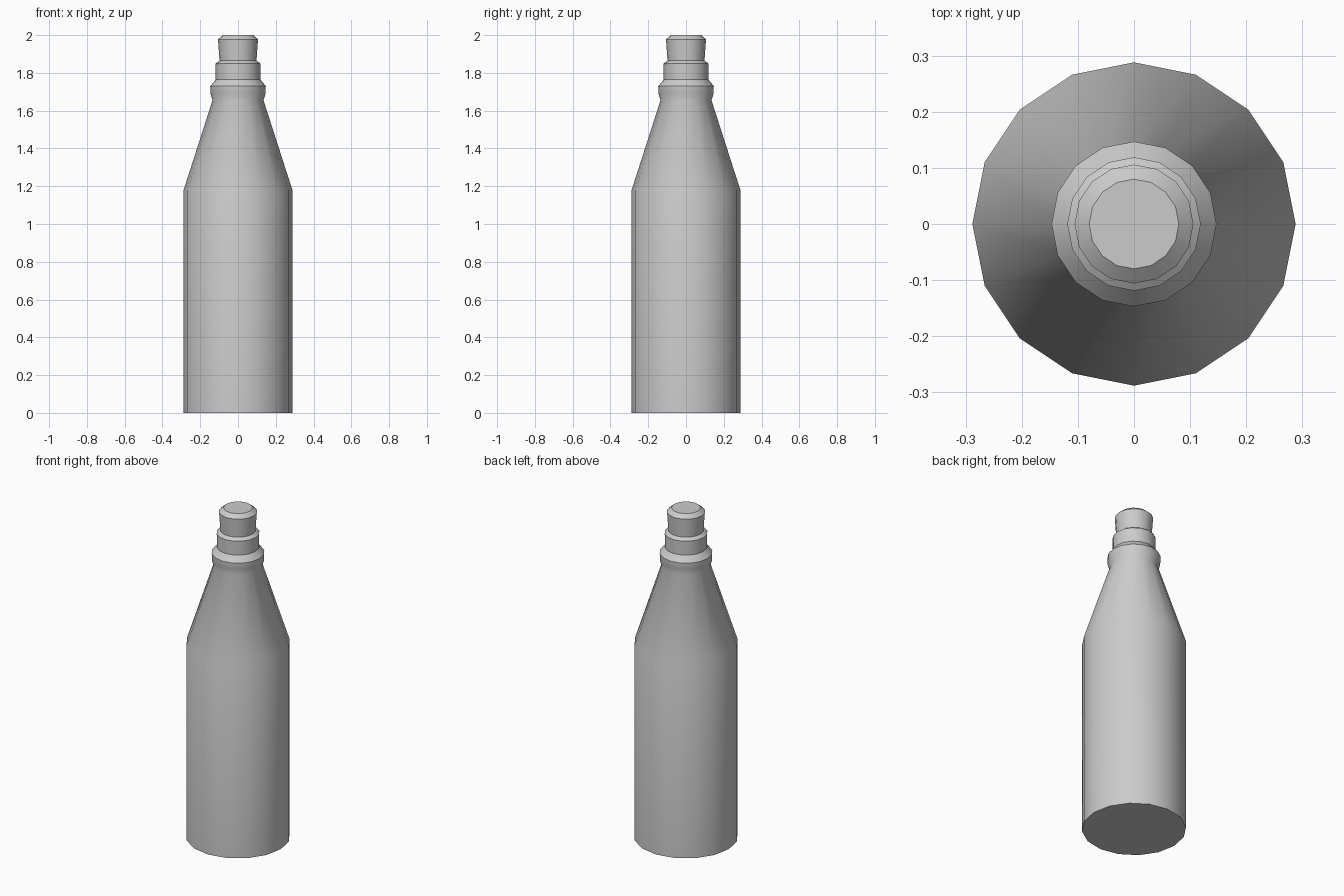
import bpy
import bmesh
import math

if "Cube" in bpy.data.objects:
    bpy.data.objects.remove(bpy.data.objects["Cube"])

SIDES = 16

# Bottle outline as (radius, height), from base to mouth
PROFILE = [
    (0.288, 0.0), (0.288, 1.18),                # straight body
    (0.135, 1.655),                             # sloping shoulder
    (0.146, 1.69), (0.147, 1.73),               # bulging collar
    (0.118, 1.765), (0.119, 1.85),              # middle neck step
    (0.098, 1.865), (0.106, 1.978), (0.08, 2.0) # flared mouth
]


def lathe(name, profile, sides):
    bm = bmesh.new()
    rings = []
    for r, z in profile:
        rings.append([bm.verts.new((r * math.cos(2 * math.pi * i / sides),
                                    r * math.sin(2 * math.pi * i / sides), z))
                      for i in range(sides)])
    for low, high in zip(rings, rings[1:]):
        for i in range(sides):
            j = (i + 1) % sides
            bm.faces.new((low[i], low[j], high[j], high[i]))
    # Flat base and top
    bm.faces.new(rings[0][::-1])
    bm.faces.new(rings[-1])
    mesh = bpy.data.meshes.new(name)
    bm.to_mesh(mesh)
    bm.free()
    obj = bpy.data.objects.new(name, mesh)
    bpy.context.collection.objects.link(obj)
    return obj


bottle = lathe("bottle", PROFILE, SIDES)
bpy.context.view_layer.objects.active = bottle
bottle.select_set(True)
bpy.ops.object.shade_smooth_by_angle(angle=math.radians(35))
